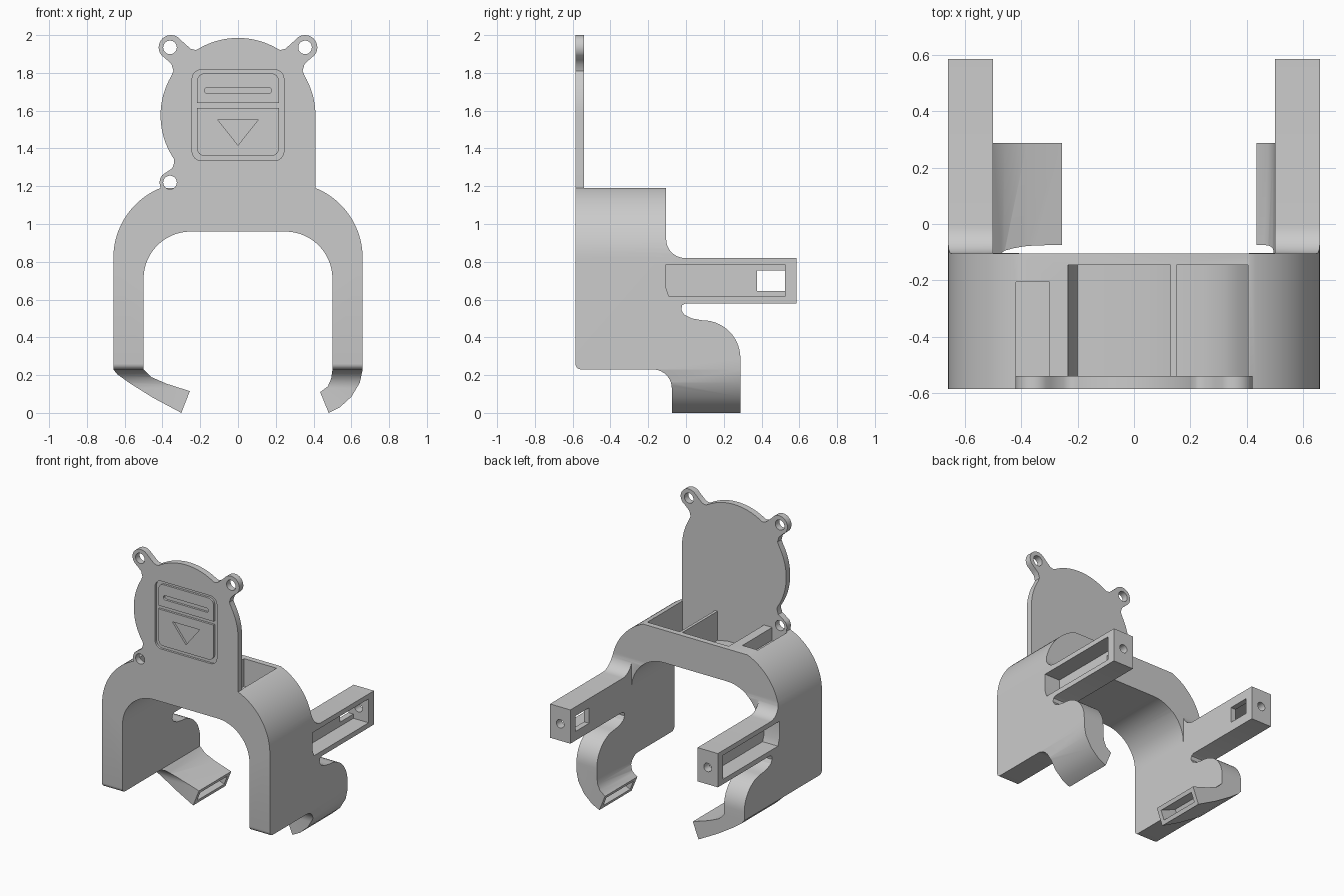
import bpy, bmesh, math
from mathutils import Matrix, Vector

if "Cube" in bpy.data.objects:
    bpy.data.objects.remove(bpy.data.objects["Cube"], do_unlink=True)

COLOUR = (0.6, 0.6, 0.6, 1)
grey = bpy.data.materials.new("light_grey")
grey.use_nodes = True
grey.diffuse_color = COLOUR
grey.node_tree.nodes["Principled BSDF"].inputs["Base Color"].default_value = COLOUR

FRONT, PLATE_BACK, BACK = -0.585, -0.54, -0.105


def arc(cx, cz, r, a0, a1, n=12):
    angles = [math.radians(a0 + (a1 - a0) * i / n) for i in range(n + 1)]
    return [(cx + r * math.cos(a), cz + r * math.sin(a)) for a in angles]


def flip(pts):
    return [(-x, z) for x, z in reversed(pts)]


def rounded(x0, x1, z0, z1, r):
    return (arc(x1 - r, z0 + r, r, -90, 0, 6) + arc(x1 - r, z1 - r, r, 0, 90, 6)
            + arc(x0 + r, z1 - r, r, 90, 180, 6) + arc(x0 + r, z0 + r, r, 180, 270, 6))


def prism(name, pts, lo, hi, axis="y"):
    """Extrude a closed profile: (x, z) along y, or (y, z) along x."""
    bm = bmesh.new()
    place = (lambda p, d: (p[0], d, p[1])) if axis == "y" else (lambda p, d: (d, p[0], p[1]))
    face = bm.faces.new([bm.verts.new(place(p, lo)) for p in pts])
    out = bmesh.ops.extrude_face_region(bm, geom=[face])["geom"]
    shift = place((0, 0), hi - lo)
    bmesh.ops.translate(bm, vec=shift, verts=[v for v in out if isinstance(v, bmesh.types.BMVert)])
    bmesh.ops.remove_doubles(bm, verts=bm.verts, dist=0.0001)
    bmesh.ops.recalc_face_normals(bm, faces=bm.faces)
    mesh = bpy.data.meshes.new(name)
    bm.to_mesh(mesh)
    bm.free()
    mesh.materials.append(grey)
    ob = bpy.data.objects.new(name, mesh)
    bpy.context.collection.objects.link(ob)
    return ob


def box(name, x0, x1, y0, y1, z0, z1):
    return prism(name, [(x0, z0), (x1, z0), (x1, z1), (x0, z1)], y0, y1)


def boolean(ob, other, op="DIFFERENCE"):
    bpy.context.view_layer.objects.active = ob
    mod = ob.modifiers.new(op.lower(), "BOOLEAN")
    mod.operation, mod.solver, mod.object = op, "EXACT", other
    bpy.ops.object.modifier_apply(modifier=mod.name)
    bpy.data.objects.remove(other, do_unlink=True)


# Arch with a long right hook and a short left hook
right_hook = [(-0.66, 0.23), (-0.64, 0.205), (-0.57, 0.155), (-0.45, 0.08), (-0.3, 0.0),
              (-0.255, 0.115), (-0.38, 0.155), (-0.46, 0.19), (-0.5, 0.23)]
left_hook = [(0.5, 0.23), (0.493, 0.18), (0.475, 0.14), (0.435, 0.11), (0.48, 0.0),
             (0.54, 0.03), (0.6, 0.085), (0.645, 0.16), (0.66, 0.23)]
outer = arc(0.26, 0.82, 0.4, 0, 68, 20)
inner = arc(0.25, 0.71, 0.25, 90, 0, 16)
arch = left_hook + outer + flip(outer) + right_hook + flip(inner) + inner
bracket = prism("bracket", arch, -0.8, 0.8)

# Side outline: leg, hook, slot and rear arm
side = (arc(FRONT + 0.03, 0.26, 0.03, 180, 270, 5)
        + arc(-0.175, 0.13, 0.1, 90, 0, 10)
        + [(-0.075, -0.1), (0.288, -0.1)]
        + arc(0.088, 0.29, 0.2, 0, 90, 14)
        + [(0.03, 0.5), (-0.01, 0.52), (-0.025, 0.545), (-0.02, 0.57), (0.0, 0.58),
           (0.585, 0.58), (0.585, 0.82)]
        + arc(-0.005, 0.92, 0.1, 270, 180, 10)
        + [(BACK, 1.4), (FRONT, 1.4)])
boolean(bracket, prism("side_cutter", side, -1, 1, "x"), "INTERSECT")
boolean(bracket, box("arm_trim", -0.5, 0.5, BACK + 0.003, 0.8, 0.6, 1.1))

# Round mounting plate with three screw ears
ear = arc(0.355, 1.935, 0.065, -40, 130, 16)
neck = [(0.342, 1.81), (0.352, 1.845), (0.375, 1.868)]
shoulder = [(0.295, 1.967), (0.25, 1.927), (0.228, 1.922)]
cx, cz, r = 0, 1.575, 0.41
outline = ([(0.41, 1.1)] + arc(cx, cz, r, 0, 30) + neck + ear + shoulder
           + arc(cx, cz, r, 58, 122, 20)
           + flip(neck + ear + shoulder)
           + arc(cx, cz, r, 150, 214, 20)
           + [(-0.338, 1.325), (-0.348, 1.295), (-0.385, 1.27)]
           + arc(-0.355, 1.22, 0.06, 140, 200, 8) + [(-0.405, 1.1)])
plate = prism("plate", outline, FRONT, PLATE_BACK)
boolean(bracket, plate, "UNION")
for x, z in ((0.355, 1.935), (-0.36, 1.935), (-0.36, 1.22)):
    boolean(bracket, prism("ear_hole", arc(x, z, 0.036, 0, 345, 23), -0.7, PLATE_BACK + 0.01))

# Pockets open at the top of the arch
main_pocket = [(-0.235, 1.3), (-0.235, 1.19), (-0.2, 1.0), (0.05, 1.0), (0.13, 0.985), (0.13, 1.3)]
side_pocket = [(0.15, 1.3), (0.15, 0.995), (0.25, 0.99), (0.32, 0.975), (0.37, 0.95),
               (0.405, 0.92), (0.405, 1.3)]
boolean(bracket, prism("main_pocket", main_pocket, PLATE_BACK, -0.145))
boolean(bracket, prism("side_pocket", side_pocket, PLATE_BACK, -0.145))
boolean(bracket, box("ear_pocket", -0.418, -0.3, PLATE_BACK, -0.205, 1.1, 1.4))

# Arm channels, windows and end holes
channel = [(-0.09, 0.615), (0.525, 0.615), (0.525, 0.785), (BACK, 0.785), (BACK, 0.66)]
for s in (-1, 1):
    lo, hi = sorted((s * 0.54, s * 0.8))
    boolean(bracket, prism("channel", channel, lo, hi, "x"))
    lo, hi = sorted((s * 0.4, s * 0.6))
    boolean(bracket, box("window", lo, hi, 0.375, 0.525, 0.645, 0.755))
    boolean(bracket, prism("end_hole", arc(s * 0.58, 0.7, 0.03, 0, 345, 23), 0.5, 0.7))

# Slots in the hook tips
for x, z, angle, depth in ((-0.278, 0.058, 157, 0.13), (0.458, 0.055, 23, 0.07)):
    slot = box("tip_slot", -0.03, depth, -0.045, 0.258, -0.034, 0.034)
    slot.data.transform(Matrix.Translation(Vector((x, 0, z))) @ Matrix.Rotation(math.radians(-angle), 4, "Y"))
    boolean(bracket, slot)

# Panel recess on the plate, refilled by two raised panels with engraved marks
floor = FRONT + 0.015
boolean(bracket, prism("panel_recess", rounded(-0.243, 0.243, 1.335, 1.817, 0.05), -0.7, floor))
upper = prism("upper_panel", [(-0.217, 1.64), (0.217, 1.64)] + arc(0.177, 1.757, 0.04, 0, 90, 6)
              + arc(-0.177, 1.757, 0.04, 90, 180, 6), FRONT, floor + 0.005)
lower = prism("lower_panel", arc(-0.177, 1.4, 0.04, 180, 270, 6) + arc(0.177, 1.4, 0.04, 270, 360, 6)
              + [(0.217, 1.615), (-0.217, 1.615)], FRONT, floor + 0.005)
boolean(upper, prism("slit", rounded(-0.177, 0.177, 1.692, 1.722, 0.014), -0.7, floor))
boolean(lower, prism("triangle", [(-0.107, 1.552), (0, 1.417), (0.107, 1.552)], -0.7, floor))

for ob in (bracket, upper, lower):
    bpy.ops.object.select_all(action="DESELECT")
    ob.select_set(True)
    bpy.context.view_layer.objects.active = ob
    bpy.ops.object.shade_smooth_by_angle(angle=math.radians(30))
